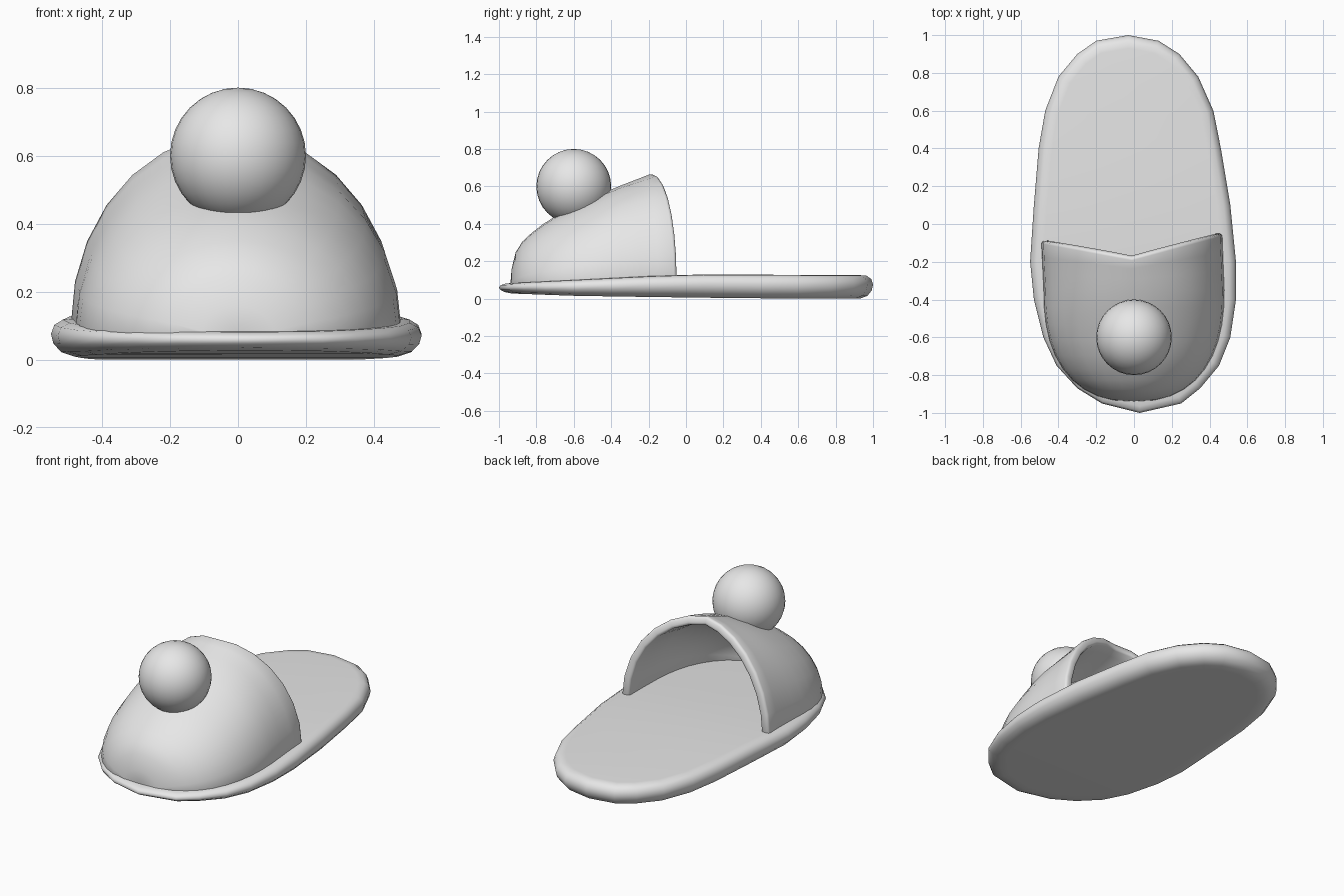
import bpy, bmesh, math
from mathutils import Vector

cube = bpy.data.objects.get("Cube")
if cube:
    bpy.data.objects.remove(cube, do_unlink=True)

grey = bpy.data.materials.new("soft_grey")
grey.use_nodes = True
grey.diffuse_color = (0.8, 0.8, 0.8, 1)
grey.node_tree.nodes["Principled BSDF"].inputs["Base Color"].default_value = (0.8, 0.8, 0.8, 1)


def interp(table, t):
    """Piecewise linear lookup in a list of (position, value)."""
    for (a, va), (b, vb) in zip(table, table[1:]):
        if t <= b:
            k = max(0, (t - a) / (b - a))
            return va + (vb - va) * k
    return table[-1][1]


def finish(bm, name):
    bmesh.ops.remove_doubles(bm, verts=bm.verts, dist=0.0005)
    bmesh.ops.recalc_face_normals(bm, faces=bm.faces)
    for f in bm.faces:
        f.smooth = True
    mesh = bpy.data.meshes.new(name)
    bm.to_mesh(mesh)
    bm.free()
    mesh.materials.append(grey)
    obj = bpy.data.objects.new(name, mesh)
    bpy.context.collection.objects.link(obj)
    return obj


def sole_top(y):
    return interp([(-1, 0.08), (0, 0.13), (1, 0.125)], y)


def sole_bottom(y):
    return interp([(-1, 0.03), (-0.6, 0.015), (0, 0.006), (0.6, 0), (1, 0)], y)


# Sole: outline rows (y, right edge, left edge), stacked as inset rings
rows = [(0.97, -0.2, 0.13), (0.9, -0.3, 0.24), (0.78, -0.4, 0.34), (0.6, -0.47, 0.42),
        (0.4, -0.505, 0.46), (0.1, -0.53, 0.51), (-0.2, -0.55, 0.54), (-0.4, -0.53, 0.54),
        (-0.6, -0.48, 0.51), (-0.75, -0.41, 0.45), (-0.87, -0.3, 0.35), (-0.95, -0.17, 0.25)]
outline = [Vector((-0.03, 1))] + [Vector((l, y)) for y, l, r in rows]
outline += [Vector((0.03, -1))] + [Vector((r, y)) for y, l, r in reversed(rows)]
n = len(outline)


def inset(i, d):
    t = (outline[(i + 1) % n] - outline[i - 1]).normalized()
    return outline[i] + Vector((-t.y, t.x)) * d


bm = bmesh.new()
rings = []
for d, f in [(0.11, 0), (0.07, 0), (0.03, 0.12), (0.007, 0.35), (0, 0.6),
             (0.01, 0.84), (0.035, 0.98), (0.07, 1)]:
    ring = []
    for i in range(n):
        p = inset(i, d)
        lo, hi = sole_bottom(p.y), sole_top(p.y)
        ring.append(bm.verts.new((p.x, p.y, lo + (hi - lo) * f)))
    rings.append(ring)
for a, b in zip(rings, rings[1:]):
    for i in range(n):
        j = (i + 1) % n
        bm.faces.new((a[i], a[j], b[j], b[i]))
# Close top and bottom with strips running from side to side
for ring in (rings[0], rings[-1]):
    for i in range(n // 2):
        face = [ring[i], ring[i + 1], ring[(n - i - 1) % n], ring[-i]]
        bm.faces.new(list(dict.fromkeys(face)))
finish(bm, "sole")

# Upper: elliptical arches lofted from the opening to the toe
ridge = [(-0.94, 0.07), (-0.93, 0.19), (-0.915, 0.24), (-0.88, 0.3), (-0.8, 0.375),
         (-0.7, 0.44), (-0.6, 0.49), (-0.4, 0.585), (-0.18, 0.67)]
stations = [(-0.18 - 0.17 * k / 3, 1 - k / 3, 0.48) for k in range(3)]
for k in range(11):
    u = math.sin(math.pi / 2 * k / 10)
    stations.append((-0.35 - 0.59 * u, 0, 0.48 * max(0, 1 - u ** 2.4) ** (1 / 2.4)))
segments = 14
bm = bmesh.new()
arches = []
for y, lean, width in stations:
    arch = []
    for s in range(segments + 1):
        a = math.pi * s / segments
        c = math.cos(a)
        yy = y + lean * abs(c) * (0.13 if c > 0 else 0.09)
        base = sole_top(yy) - 0.02
        height = (interp(ridge, y) - base) if width > 0 else 0
        arch.append(bm.verts.new((width * c - 0.012 * lean, yy, base + height * math.sin(a))))
    arches.append(arch)
for a, b in zip(arches, arches[1:]):
    for s in range(segments):
        bm.faces.new((a[s], a[s + 1], b[s + 1], b[s]))
upper = finish(bm, "upper")
# Make sure the shell faces outwards so that it thickens inwards
crown = max(upper.data.polygons, key=lambda p: p.center.z)
if crown.normal.z < 0:
    upper.data.flip_normals()
shell = upper.modifiers.new("thickness", "SOLIDIFY")
shell.thickness = 0.05
shell.offset = -1
soft = upper.modifiers.new("soft_rim", "BEVEL")
soft.width = 0.014
soft.segments = 2
soft.limit_method = "ANGLE"
soft.angle_limit = math.radians(60)

# Pompom
bpy.ops.mesh.primitive_uv_sphere_add(segments=32, ring_count=16, radius=0.2, location=(0, -0.6, 0.6))
pompom = bpy.context.object
pompom.name = "pompom"
pompom.data.materials.append(grey)
bpy.ops.object.shade_smooth()
